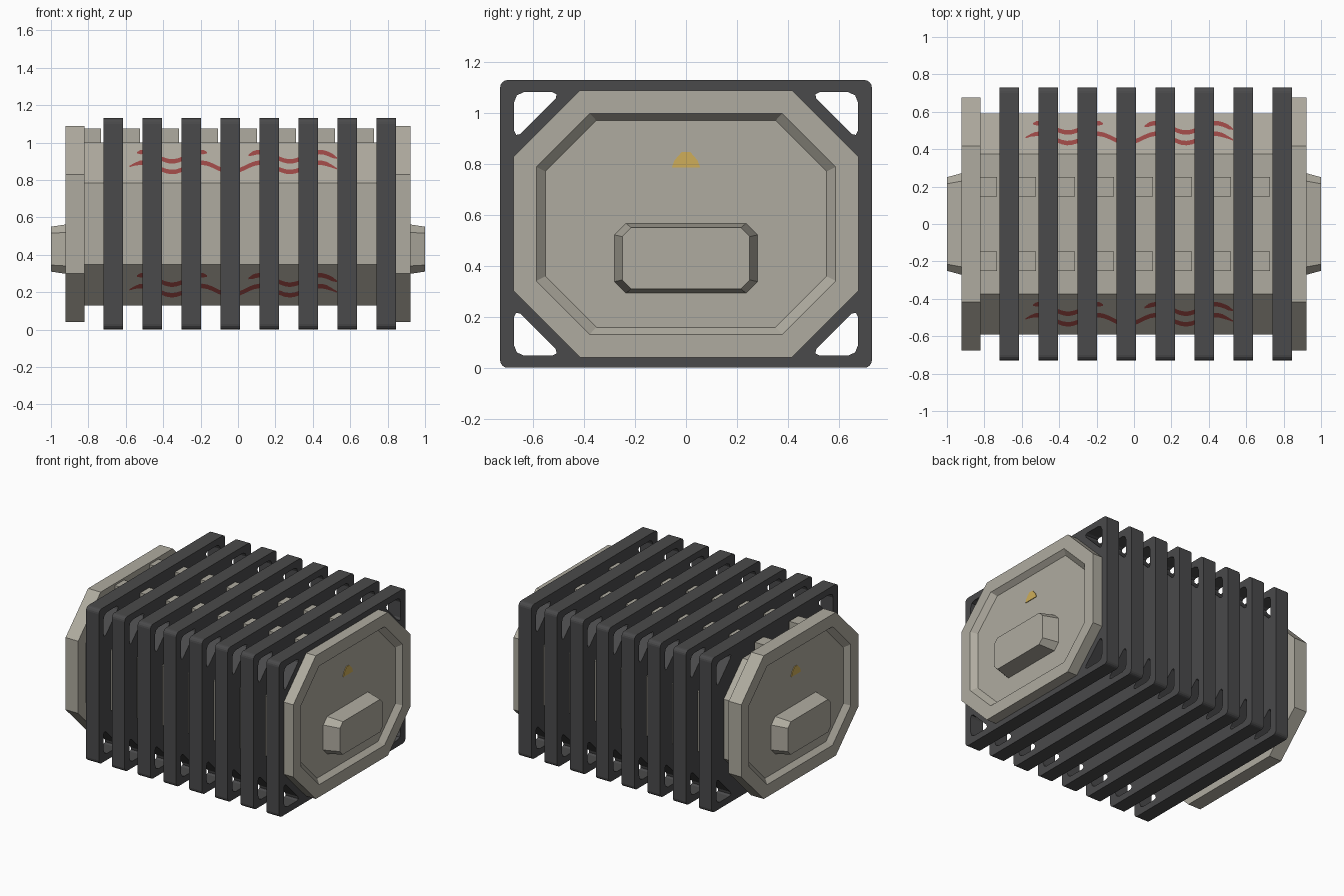
import bpy, bmesh, math

if "Cube" in bpy.data.objects:
    bpy.data.objects.remove(bpy.data.objects["Cube"])

CZ = 0.565  # height of the long axis


def material(name, rgb):
    m = bpy.data.materials.new(name)
    m.diffuse_color = (*rgb, 1)
    m.use_nodes = True
    m.node_tree.nodes["Principled BSDF"].inputs["Base Color"].default_value = m.diffuse_color
    return m


BEIGE = material("warm_beige", (0.43, 0.41, 0.35))
DARK = material("dark_grey", (0.068, 0.068, 0.07))
RED = material("faded_red", (0.33, 0.065, 0.06))
YELLOW = material("lamp_yellow", (0.62, 0.42, 0.1))


def finish(bm, name, mat, recalc=True):
    if recalc:
        bmesh.ops.recalc_face_normals(bm, faces=bm.faces)
    me = bpy.data.meshes.new(name)
    bm.to_mesh(me)
    bm.free()
    me.materials.append(mat)
    ob = bpy.data.objects.new(name, me)
    bpy.context.collection.objects.link(ob)
    return ob


def octagon(w, h, c, z=CZ):
    """Chamfered rectangle in the y-z plane (half sizes w, h)."""
    return [(w, z - h + c), (w, z + h - c), (w - c, z + h), (c - w, z + h),
            (-w, z + h - c), (-w, z - h + c), (c - w, z - h), (w - c, z - h)]


def loft(name, mat, rings):
    """Closed solid through rings of (x, y-z outline)."""
    bm = bmesh.new()
    loops = [[bm.verts.new((x, y, z)) for y, z in pts] for x, pts in rings]
    n = len(loops[0])
    for a, b in zip(loops, loops[1:]):
        for i in range(n):
            j = (i + 1) % n
            bm.faces.new((a[i], a[j], b[j], b[i]))
    bm.faces.new(loops[0])
    bm.faces.new(loops[-1])
    return finish(bm, name, mat)


# Main octagonal body
body = octagon(0.59, 0.435, 0.217)
loft("body", BEIGE, [(-0.825, body), (0.825, body)])

# Recessed end caps, each with a raised block and a small lamp
for s, side in ((-1, "left"), (1, "right")):
    rim = octagon(0.677, 0.524, 0.26)
    loft(side + "_end_cap", BEIGE, [
        (s * 0.82, rim), (s * 0.922, rim),
        (s * 0.922, octagon(0.588, 0.434, 0.21)),
        (s * 0.887, octagon(0.552, 0.406, 0.2))])
    loft(side + "_end_block", BEIGE, [
        (s * 0.88, octagon(0.283, 0.138, 0.046, 0.43)),
        (s * 1.0, octagon(0.25, 0.12, 0.035, 0.43))])
    lamp = [(-0.056, 0.786), (0.056, 0.786), (0.045, 0.815),
            (0.016, 0.848), (-0.016, 0.848), (-0.045, 0.815)]
    loft(side + "_lamp", YELLOW, [(s * 0.885, lamp), (s * 0.892, lamp)])

# Ribs: rounded rectangular plates with a rounded triangular hole per corner
HOLE = [(0.675, 1.043), (0.664, 1.07), (0.637, 1.082), (0.525, 1.082),
        (0.508, 1.074), (0.512, 1.056), (0.65, 0.918), (0.667, 0.914),
        (0.675, 0.93)]
outer = []
for cy, cz, a0 in ((1, 1, 0), (-1, 1, 90), (-1, -1, 180), (1, -1, 270)):
    for k in range(5):
        a = math.radians(a0 + k * 22.5)
        outer.append((cy * 0.7 + 0.03 * math.cos(a),
                      CZ + cz * 0.535 + 0.03 * math.sin(a)))
outlines = [outer] + [[(sy * y, CZ + sz * (z - CZ)) for y, z in HOLE]
                      for sy in (-1, 1) for sz in (-1, 1)]


def rib(name, x0, x1):
    bm = bmesh.new()
    edges = []
    for pts in outlines:
        vs = [bm.verts.new((x0, y, z)) for y, z in pts]
        edges += [bm.edges.new((vs[i - 1], vs[i])) for i in range(len(vs))]
    bmesh.ops.triangle_fill(bm, use_beauty=True, edges=edges,
                            normal=(1, 0, 0))
    ext = bmesh.ops.extrude_face_region(bm, geom=bm.faces[:],
                                        use_keep_orig=True)
    moved = [g for g in ext["geom"] if isinstance(g, bmesh.types.BMVert)]
    bmesh.ops.translate(bm, verts=moved, vec=(x1 - x0, 0, 0))
    finish(bm, name, DARK)


for i in range(8):
    x = -0.667 + i * 0.2085
    rib(f"rib_{i + 1}", x - 0.052, x + 0.052)
    # Two rows of small blocks on top, in the gaps between ribs
    for s, row in ((-1, "front"), (1, "back")):
        pts = [(s * 0.2 - 0.052, 0.98), (s * 0.2 + 0.052, 0.98),
               (s * 0.2 + 0.052, 1.075), (s * 0.2 - 0.052, 1.075)]
        loft(f"top_block_{row}_{i + 1}", BEIGE,
             [(x - 0.16, pts), (x - 0.065, pts)])


# Painted red waves lying on the four sloping body faces
def wave(name, x0, x1, shift, upper, back):
    bm = bmesh.new()
    n = 40
    rows = []
    for i in range(n + 1):
        x = x0 + (x1 - x0) * i / n
        mid = shift + 0.025 * math.cos(2 * math.pi * (x + 0.51) / 0.315)
        half = 0.012 * min(1, 0.3 + min(i, n - i) / 3)
        row = []
        for d in (mid - half, mid + half):
            z = upper * 0.3265 + d
            y = -(0.59 - (abs(z) - 0.218)) - 0.003
            z += upper * 0.003
            if back:  # half turn about the long axis
                y, z = -y, -z
            row.append(bm.verts.new((x, y, CZ + z)))
        rows.append(row)
    for a, b in zip(rows, rows[1:]):
        bm.faces.new((a[0], b[0], b[1], a[1]))
    finish(bm, name, RED, recalc=False)


for back in (False, True):
    for upper in (-1, 1):
        tag = ("back" if back else "front") + ("_a" if upper > 0 else "_b")
        wave("wave_long_" + tag, -0.58, 0.53, -0.027, upper, back)
        wave("wave_left_" + tag, -0.54, -0.165, 0.03, upper, back)
        wave("wave_right_" + tag, 0.055, 0.53, 0.03, upper, back)
